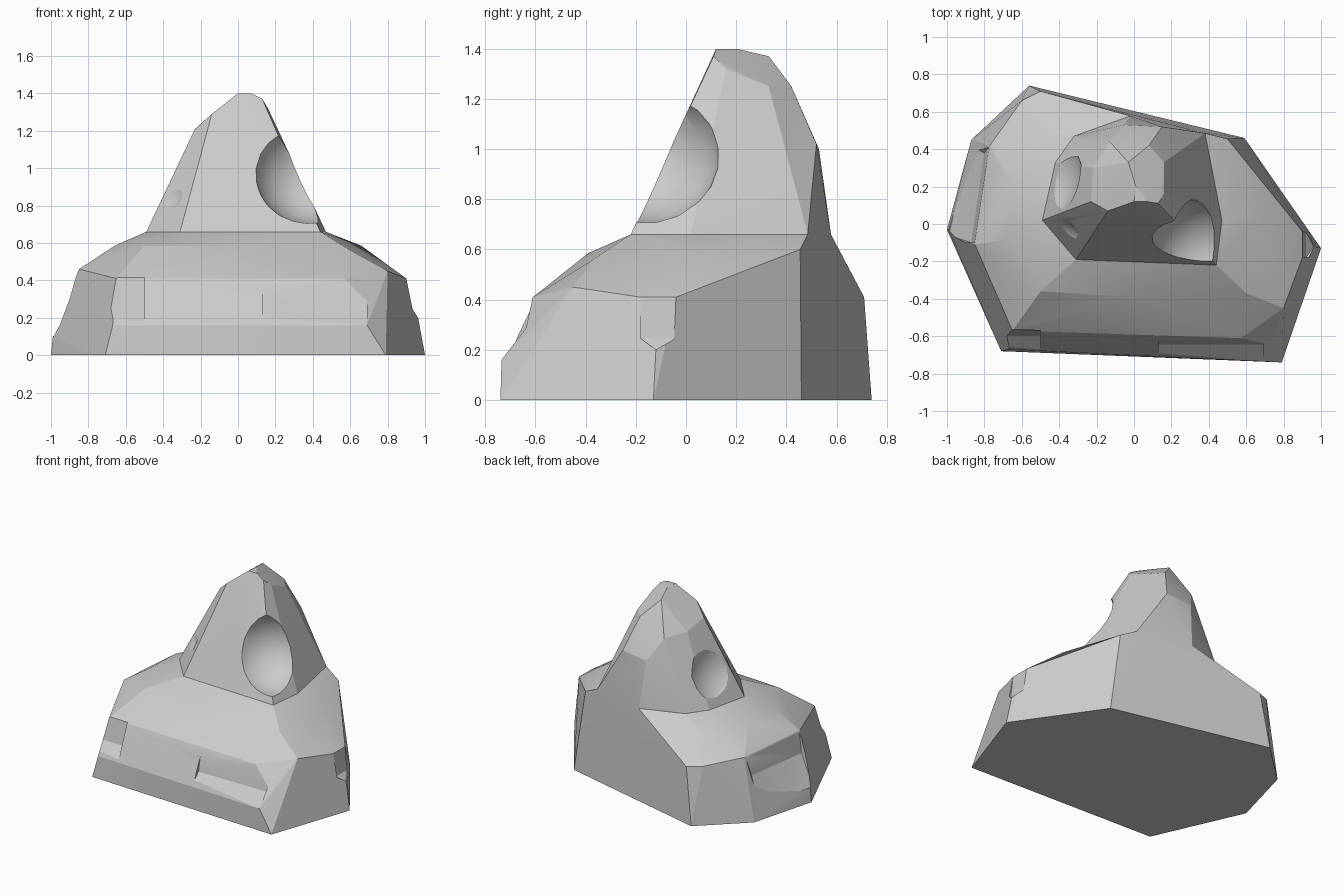
import bpy, bmesh, math
from mathutils import Vector

if "Cube" in bpy.data.objects:
    bpy.data.objects.remove(bpy.data.objects["Cube"])


def hull(name, pts):
    """Faceted convex chunk through the given corner points."""
    bm = bmesh.new()
    for p in pts:
        bm.verts.new(p)
    res = bmesh.ops.convex_hull(bm, input=bm.verts)
    junk = {g for g in res["geom_interior"] + res["geom_unused"]
            if isinstance(g, bmesh.types.BMVert)}
    bmesh.ops.delete(bm, geom=list(junk), context='VERTS')
    bmesh.ops.recalc_face_normals(bm, faces=bm.faces)
    bmesh.ops.dissolve_limit(bm, angle_limit=math.radians(1),
                             verts=bm.verts, edges=bm.edges)
    return add(name, bm)


def ball(name, loc, r):
    bm = bmesh.new()
    bmesh.ops.create_icosphere(bm, subdivisions=3, radius=r)
    bmesh.ops.translate(bm, verts=bm.verts, vec=Vector(loc))
    return add(name, bm)


def add(name, bm):
    me = bpy.data.meshes.new(name)
    bm.to_mesh(me)
    bm.free()
    ob = bpy.data.objects.new(name, me)
    bpy.context.collection.objects.link(ob)
    return ob


def combine(target, tool, op):
    """Apply a boolean and discard the tool object."""
    mod = target.modifiers.new("bool", 'BOOLEAN')
    mod.operation, mod.solver, mod.object = op, 'EXACT', tool
    tool.hide_render = True
    bpy.context.view_layer.update()
    dg = bpy.context.evaluated_depsgraph_get()
    me = bpy.data.meshes.new_from_object(target.evaluated_get(dg))
    target.modifiers.clear()
    target.data = me
    bpy.data.objects.remove(tool)


def at(z, *xy):
    return [(x, y, z) for x, y in xy]


# outline where the peak meets the shoulder of the boulder
neck = [(-.49, .02), (-.31, -.19), (.44, -.22), (.47, .02),
        (.38, .485), (-.02, .578), (-.32, .47), (-.42, .33)]

# broad lower boulder
rock = hull("rock",
    at(0, (-1, -.03), (-.71, -.68), (.79, -.74), (1, -.13),
       (.59, .46), (-.56, .74), (-.87, .45))
    + [(-.99, -.03, .1), (.69, -.735, .16), (-.67, -.67, .16), (.963, -.12, .2)]
    + [(-.85, -.11, .46), (-.65, -.57, .41), (.57, -.61, .41), (.8, -.45, .45),
       (.9, -.18, .41), (.9, -.04, .41), (-.77, .42, .44), (-.6, .66, .42),
       (-.5, .71, .41)]
    + [(-.66, -.08, .585), (-.5, -.36, .585), (0, -.39, .585), (.6, -.37, .56),
       (.66, .05, .585), (.5, .455, .6), (-.5, .5, .57), (-.65, .2, .585)]
    + at(.66, *neck))

# ledge grooves across the front, either side of the bulge
profile = [(-.61, .415), (-.645, .25), (-.735, .16), (-.9, .16), (-.9, .415)]
for x0, x1, dy in ((.13, .69, 0), (-.75, -.5, .045)):
    combine(rock, hull("groove_cutter",
            [(x, y + dy, z) for x in (x0, x1) for y, z in profile]), 'DIFFERENCE')

# hollow along the left flank
flank = [(-.99, -.06, .1), (-.87, -.1, .3), (-.85, -.1, .47),
         (-.88, .42, .12), (-.8, .38, .3), (-.77, .42, .46)]
combine(rock, hull("flank_cutter",
        flank + [(x - .3, y, z) for x, y, z in flank]), 'DIFFERENCE')

# small notch on the right flank
notch = [(.92, -.18, .245), (.92, -.04, .245), (.96, -.12, .2), (.9, -.18, .41), (.9, -.04, .41)]
combine(rock, hull("notch_cutter",
        notch + [(x + .2, y, z) for x, y, z in notch]), 'DIFFERENCE')

# tall peak, its root sunk into the boulder
peak = hull("peak",
    at(.35, *[(x * .95, y * .92 + .01) for x, y in neck]) + at(.66, *neck)
    + [(.15, .52, 1.02), (-.05, .53, 1.0), (.31, .2, .96),
       (-.23, .12, 1.21), (-.22, .3, 1.17), (-.14, .07, 1.29), (-.13, .44, 1.15),
       (.21, .03, 1.19), (.16, .16, 1.32), (.16, .33, 1.25), (.08, .42, 1.25),
       (0, .12, 1.4), (.07, .12, 1.4), (.01, .2, 1.4), (.13, .11, 1.37),
       (-.03, .33, 1.37)])

# scooped hollows in the peak
for loc, r in (((.38, -.16, 1.0), .3), ((-.62, .3, .98), .34), ((-.45, -.12, .9), .17)):
    combine(peak, ball("scoop_cutter", loc, r), 'DIFFERENCE')

combine(rock, peak, 'UNION')

bpy.ops.object.select_all(action='DESELECT')
rock.select_set(True)
bpy.context.view_layer.objects.active = rock
bpy.ops.object.shade_smooth_by_angle(angle=math.radians(14))
